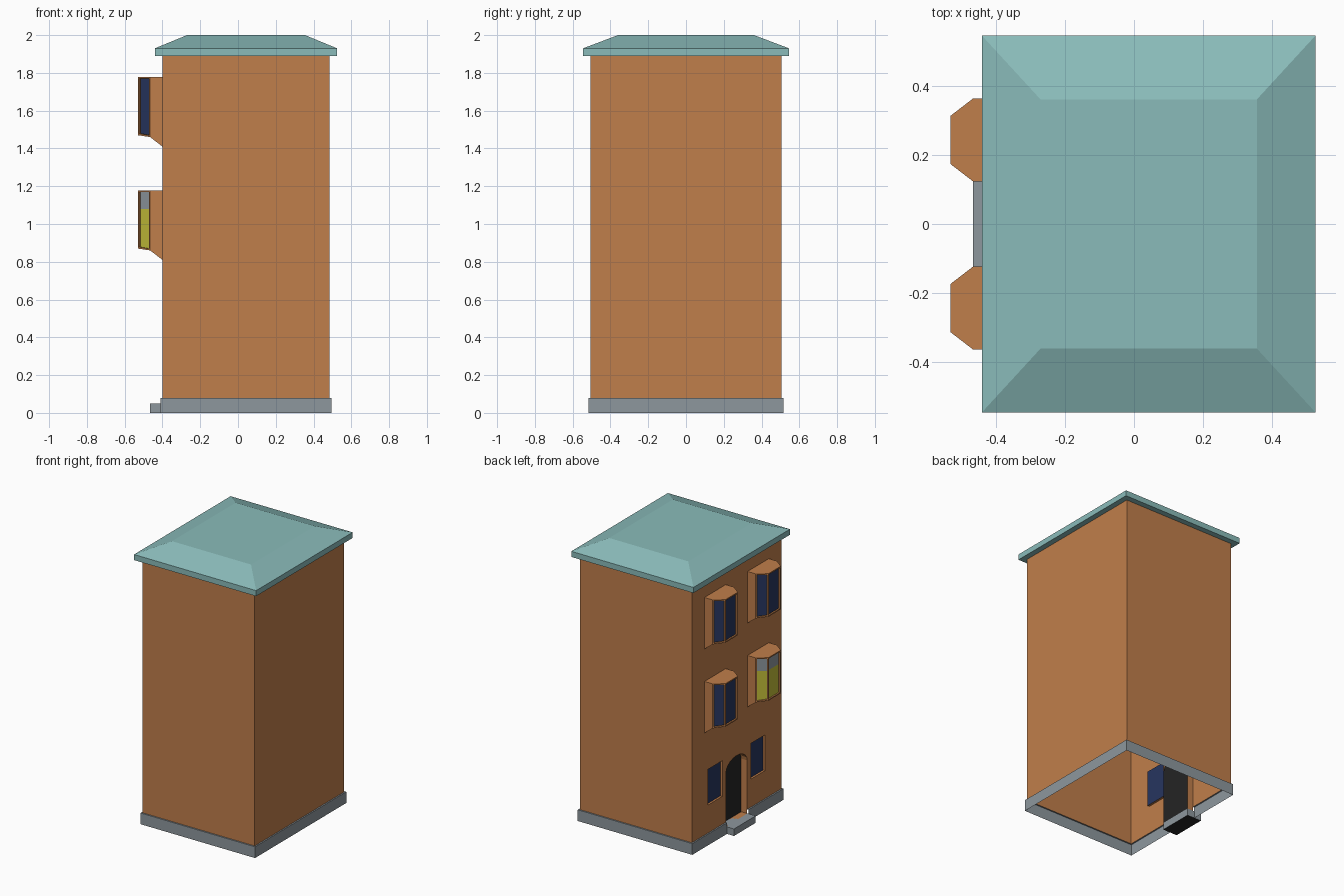
import bpy, bmesh, math
from mathutils import Vector

if "Cube" in bpy.data.objects:
    bpy.data.objects.remove(bpy.data.objects["Cube"])


def mat(name, r, g, b):
    m = bpy.data.materials.new(name)
    m.diffuse_color = (r, g, b, 1)
    m.use_nodes = True
    m.node_tree.nodes["Principled BSDF"].inputs["Base Color"].default_value = m.diffuse_color
    return m


BRICK = mat("brick_orange", 0.53, 0.21, 0.07)
STONE = mat("stone_grey", 0.27, 0.31, 0.34)
TEAL = mat("roof_teal", 0.255, 0.50, 0.49)
NAVY = mat("glass_navy", 0.02, 0.036, 0.115)
YELLOW = mat("lit_yellow", 0.54, 0.51, 0.04)
DARK = mat("door_dark", 0.018, 0.018, 0.018)


def finish(bm, name, *mats):
    me = bpy.data.meshes.new(name)
    bm.to_mesh(me)
    bm.free()
    for m in mats:
        me.materials.append(m)
    ob = bpy.data.objects.new(name, me)
    bpy.context.collection.objects.link(ob)
    return ob


def loop(bm, pts):
    return [bm.verts.new(p) for p in pts]


def bridge(bm, a, b, closed=True):
    n = len(a)
    return [bm.faces.new((a[i], a[(i + 1) % n], b[(i + 1) % n], b[i]))
            for i in range(n if closed else n - 1)]


def rect(x0, x1, y, z):
    return [(x0, -y, z), (x1, -y, z), (x1, y, z), (x0, y, z)]


X0, X1, Y = -0.40, 0.485, 0.505
BASE, TOP = 0.08, 1.89
DW, SPRING, RISE, DOORX = 0.12, 0.43, 0.08, -0.352

# three plain walls, open at the bottom
bm = bmesh.new()
path = [(X0, -Y), (X1, -Y), (X1, Y), (X0, Y)]
bridge(bm, loop(bm, [(x, y, BASE) for x, y in path]),
       loop(bm, [(x, y, TOP) for x, y in path]), closed=False)
finish(bm, "walls", BRICK)

# door outline with a low arched head, as (y, z)
arch = [(-DW * math.cos(math.pi * i / 10), SPRING + RISE * math.sin(math.pi * i / 10))
        for i in range(11)]
door = [(-DW, BASE)] + arch + [(DW, BASE)]

# street wall with door notch and two window holes
windows = {}
for name, y in (("left", 0.242), ("right", -0.242)):
    windows[name] = [(y - 0.08, 0.28), (y + 0.08, 0.28), (y + 0.08, 0.535), (y - 0.08, 0.535)]
bm = bmesh.new()
outlines = [[(-Y, BASE)] + door + [(Y, BASE), (Y, TOP), (-Y, TOP)], *windows.values()]
for o in outlines:
    vs = loop(bm, [(X0, y, z) for y, z in o])
    for i in range(len(vs)):
        bm.edges.new((vs[i - 1], vs[i]))
bmesh.ops.triangle_fill(bm, use_beauty=True, use_dissolve=False,
                        edges=bm.edges[:], normal=(-1, 0, 0))
for f in bm.faces:
    f.normal_update()
    if f.normal.x > 0:
        f.normal_flip()
finish(bm, "street_wall", BRICK)


def recess(name, outline, depth, pane_mat):
    """Reveal around an opening, closed by a set-back pane."""
    bm = bmesh.new()
    a = loop(bm, [(X0, y, z) for y, z in outline])
    b = loop(bm, [(X0 + depth, y, z) for y, z in outline])
    bridge(bm, a, b)
    bm.faces.new(b[::-1]).material_index = 1
    finish(bm, name, BRICK, pane_mat)


for name, o in windows.items():
    recess("ground_window_" + name, o, 0.015, NAVY)
recess("front_door", [(-DW, 0.05)] + arch + [(DW, 0.05)], DOORX - X0, DARK)

# stone base band, broken at the door, with a ledge back to the wall
bm = bmesh.new()
g = 0.01


def base_path(x0, x1, y, z):
    return [(x0, -DW, z), (x0, -y, z), (x1, -y, z), (x1, y, z), (x0, y, z), (x0, DW, z)]


low = loop(bm, base_path(X0 - g, X1 + g, Y + g, 0))
high = loop(bm, base_path(X0 - g, X1 + g, Y + g, BASE))
inner = loop(bm, base_path(X0, X1, Y, BASE))
bridge(bm, low, high, False)
bridge(bm, high, inner, False)
finish(bm, "stone_base", STONE)

# door step with a dark underside
bm = bmesh.new()
a = loop(bm, rect(-0.465, DOORX, DW + 0.003, 0))
b = loop(bm, rect(-0.465, DOORX, DW + 0.003, 0.05))
bridge(bm, a, b)
bm.faces.new(b)
bm.faces.new(a[::-1]).material_index = 1
finish(bm, "door_step", STONE, DARK)

# hipped roof with a flat top
bm = bmesh.new()
r = [loop(bm, rect(*p)) for p in ((-0.44, 0.525, 0.545, 1.89), (-0.44, 0.525, 0.545, 1.93),
                                  (-0.27, 0.355, 0.36, 2.0))]
bridge(bm, r[0], r[1])
bridge(bm, r[1], r[2])
bm.faces.new(r[0][::-1])
bm.faces.new(r[2])
finish(bm, "roof", TEAL)


def bay(name, yc, dz, lit):
    """Three-sided bay window with a tapered underside."""
    bm = bmesh.new()
    plan = [(-0.40, 0.12, 1.41), (-0.465, 0.12, 1.46), (-0.53, 0.07, 1.47),
            (-0.53, -0.07, 1.47), (-0.465, -0.12, 1.46), (-0.40, -0.12, 1.41)]
    low = loop(bm, [(x, yc + y, z + dz) for x, y, z in plan])
    high = loop(bm, [(x, yc + y, 1.778 + dz) for x, y, z in plan])
    sides = bridge(bm, low, high, False)
    bm.faces.new(high)
    for i in range(3):  # underside strips
        j = 5 - i
        if i < 2:
            bm.faces.new((low[i], low[j], low[j - 1], low[i + 1]))
    bmesh.ops.recalc_face_normals(bm, faces=bm.faces[:])
    bm.normal_update()
    panes = sides[1:4]
    # set-back panes; unlit ones get a thin dark edge
    bmesh.ops.inset_individual(bm, faces=panes, thickness=0.012, depth=0)
    bmesh.ops.inset_individual(bm, faces=panes, thickness=0.0005, depth=-0.01)
    if not lit:
        for f in panes:
            f.material_index = 2
        bmesh.ops.inset_individual(bm, faces=panes, thickness=0.004, depth=0)
    for f in panes:
        f.material_index = 1
    if lit:  # half-drawn grey blind
        geom = set(panes)
        for f in panes:
            geom.update(f.edges)
            geom.update(f.verts)
        bmesh.ops.bisect_plane(bm, geom=list(geom), plane_co=Vector((0, 0, 1.08)),
                               plane_no=Vector((0, 0, 1)))
        for f in bm.faces:
            if f.material_index == 1 and f.calc_center_median().z > 1.08:
                f.material_index = 2
    finish(bm, name, BRICK, YELLOW if lit else NAVY, STONE if lit else DARK)


for floor, dz in (("upper", 0), ("middle", -0.6)):
    for side, y in (("left", 0.243), ("right", -0.243)):
        bay(f"bay_window_{floor}_{side}", y, dz, (floor, side) == ("middle", "right"))
